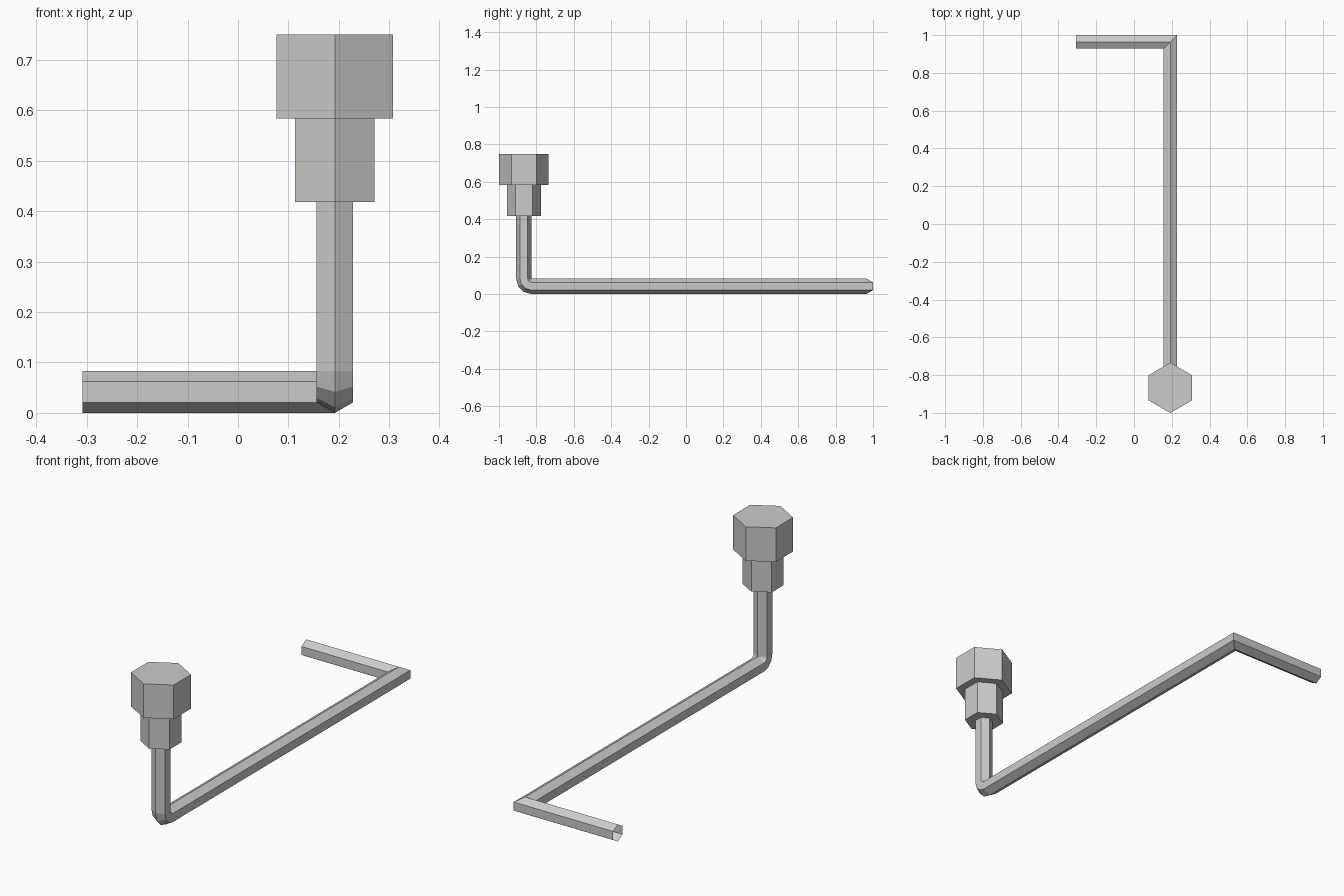
import bpy
import math
from mathutils import Vector

if "Cube" in bpy.data.objects:
    bpy.data.objects.remove(bpy.data.objects["Cube"])

X0, Y0 = 0.192, -0.867      # axis of the upright shaft
R = 0.0415                  # hexagon radius of the rod
BEND = 0.042                # centreline radius of the rounded bend


def hex_ring(centre, point_dir, side_dir, radius):
    c, p, s = Vector(centre), Vector(point_dir), Vector(side_dir)
    return [c + radius * (p * math.cos(k * math.pi / 3) + s * math.sin(k * math.pi / 3))
            for k in range(6)]


def loft(name, rings, cap_start=False):
    verts = [v for ring in rings for v in ring]
    faces = []
    for j in range(len(rings) - 1):
        a, b = j * 6, j * 6 + 6
        for i in range(6):
            n = (i + 1) % 6
            faces.append((a + i, b + i, b + n, a + n))
    if cap_start:
        faces.append(tuple(range(6)))
    mesh = bpy.data.meshes.new(name)
    mesh.from_pydata(verts, [], faces)
    mesh.update()
    obj = bpy.data.objects.new(name, mesh)
    bpy.context.collection.objects.link(obj)
    return obj


# Bent rod: upright shaft, rounded bend, long run, mitred corner, open short arm
rings = [hex_ring((X0, Y0, 0.418), (0, -1, 0), (1, 0, 0), R)]
for deg in (0, 30, 60, 90):
    c, s = math.cos(math.radians(deg)), math.sin(math.radians(deg))
    centre = (X0, Y0 + BEND * (1 - c), R + BEND * (1 - s))
    rings.append(hex_ring(centre, (0, -c, -s), (1, 0, 0), R))
corner_y = 1 - R * math.sin(math.pi / 3)
rings.append(hex_ring((X0, corner_y, R), (0, 0, -1), (1, 1, 0), R))
rings.append(hex_ring((-0.308, corner_y, R), (0, 0, -1), (0, 1, 0), R))
loft("bent_rod", rings)

# Stepped hexagonal head: wide top, narrower collar, closing in on the rod
profile = [(0.133, 0.75), (0.133, 0.584), (0.0907, 0.584), (0.0907, 0.418), (R, 0.418)]
loft("stepped_head",
     [hex_ring((X0, Y0, z), (0, -1, 0), (1, 0, 0), r) for r, z in profile],
     cap_start=True)
